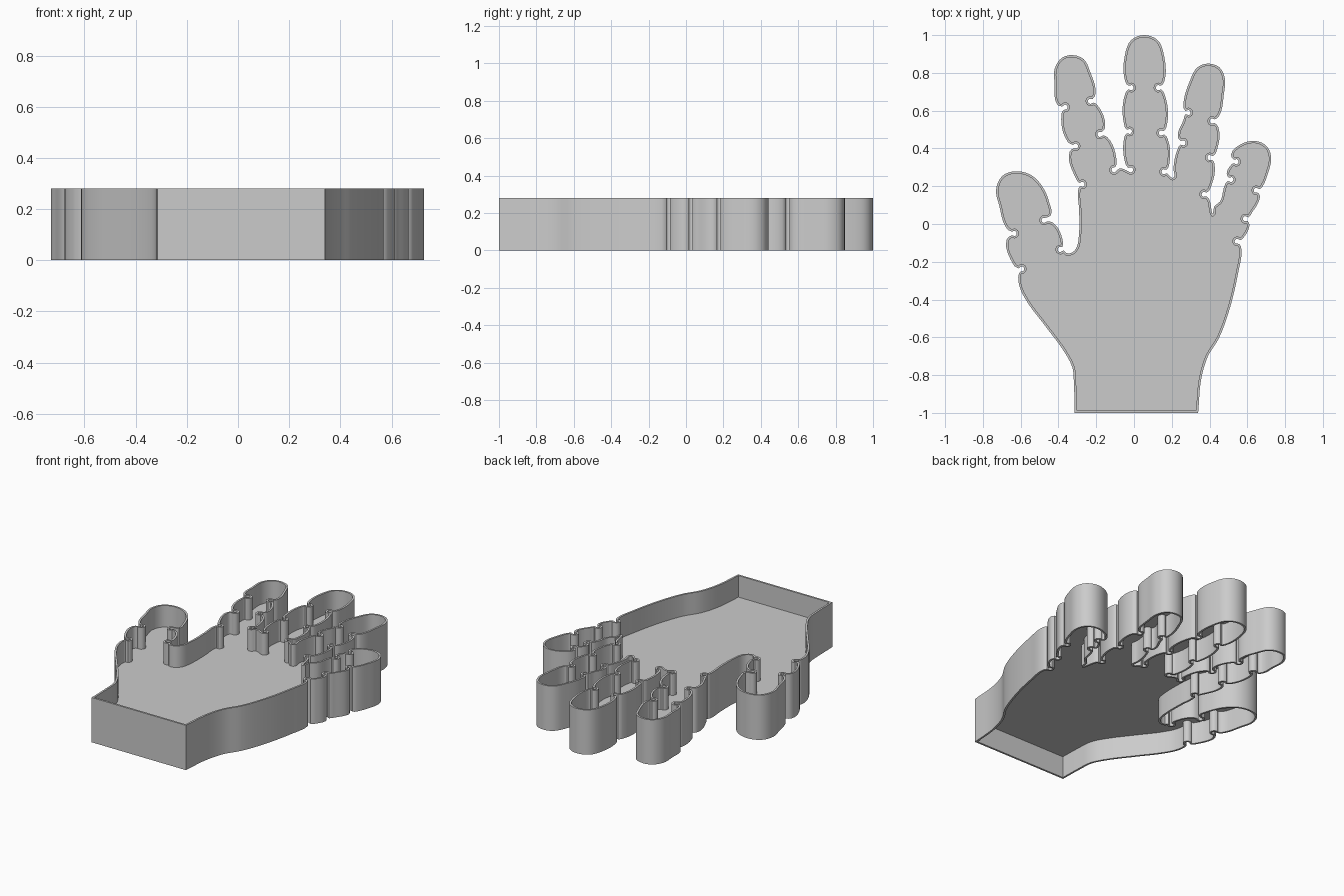
import bpy
import bmesh
import math
from mathutils import Vector

HEIGHT = 0.28        # full wall height
HALF_WALL = 0.006    # half of the wall thickness
FLOOR_TOP = 0.145
FLOOR_BOTTOM = 0.135
UNIT = 0.001         # outline points are given in thousandths
KNOB = 0.02          # radius of a joint notch
JOINT = "joint"      # marks a point as the centre of a joint notch

default_cube = bpy.data.objects.get("Cube")
if default_cube:
    bpy.data.objects.remove(default_cube, do_unlink=True)

# Outline of the hand, clockwise, one short path per part
wrist_and_heel = [
    (-308, -994), (-312, -850), (-320, -760), (-360, -680), (-470, -530),
    (-560, -410), (-600, -330), (-605, -270), (-595, -238, JOINT),
]
thumb = [
    (-640, -200), (-668, -85), (-635, -50, JOINT), (-670, -18), (-708, 100),
    (-724, 180), (-695, 248), (-630, 273), (-550, 255), (-490, 195),
    (-452, 105), (-445, 50), (-475, 20, JOINT), (-430, 0), (-382, -95),
    (-390, -135, JOINT), (-360, -160), (-325, -157), (-300, -130),
    (-285, -50), (-285, 80), (-290, 175), (-275, 210, JOINT),
]
index_finger = [
    (-300, 240), (-335, 380), (-310, 412, JOINT), (-347, 440), (-378, 580),
    (-365, 618, JOINT), (-400, 635), (-414, 740), (-414, 820), (-378, 875),
    (-325, 888), (-270, 868), (-240, 810), (-210, 690), (-230, 650, JOINT),
    (-198, 625), (-160, 510), (-180, 475, JOINT), (-145, 455), (-98, 330),
    (-105, 287, JOINT), (-75, 288), (-45, 280), (-18, 287, JOINT),
]
middle_finger = [
    (-42, 330), (-46, 455), (-25, 490, JOINT), (-46, 525), (-40, 690),
    (-16, 722, JOINT), (-40, 755), (-41, 900), (-10, 970), (55, 994),
    (120, 970), (150, 905), (154, 755), (130, 722, JOINT), (154, 690),
    (166, 515), (145, 482, JOINT), (172, 450), (180, 315),
    (160, 277, JOINT), (185, 250), (205, 237), (220, 250),
]
ring_finger = [
    (215, 290), (238, 398), (260, 430, JOINT), (238, 465), (270, 555),
    (286, 590, JOINT), (268, 625), (305, 765), (340, 825), (390, 843),
    (448, 825), (475, 770), (470, 690), (445, 575), (415, 545, JOINT),
    (440, 512), (432, 390), (402, 352, JOINT), (420, 318), (400, 195),
    (372, 157, JOINT), (397, 115), (405, 70), (416, 45),
]
little_finger = [
    (430, 90), (460, 115), (487, 205), (512, 235, JOINT), (497, 268),
    (515, 305), (540, 330, JOINT), (520, 368), (560, 412), (640, 434),
    (698, 408), (720, 355), (702, 265), (677, 205), (648, 178, JOINT),
    (660, 140), (617, 60), (590, 28, JOINT), (605, -10), (580, -62),
    (547, -92, JOINT),
]
palm_edge = [
    (562, -130), (545, -260), (500, -450), (445, -600), (385, -700),
    (350, -820), (334, -994),
]


def expand_joints(path):
    """Replace each joint marker by a rounded notch that bites into the body."""
    points = []
    for i, entry in enumerate(path):
        centre = Vector(entry[:2]) * UNIT
        if JOINT not in entry:
            points.append(centre)
            continue
        travel = Vector(path[i + 1][:2]) - Vector(path[i - 1][:2])
        outward = math.atan2(travel.x, -travel.y)
        for step in range(7):
            angle = outward + math.radians(55 + step * 250 / 6)
            points.append(centre + KNOB * Vector((math.cos(angle), math.sin(angle))))
    return points


def smooth_path(points):
    """Run a gentle curve through the points, keeping both ends free."""
    legs = [b - a for a, b in zip(points, points[1:])]
    tangents = [legs[0].normalized()]
    for a, b in zip(legs, legs[1:]):
        tangents.append((a.normalized() + b.normalized()).normalized())
    tangents.append(legs[-1].normalized())
    result = []
    for i, leg in enumerate(legs):
        steps = min(6, max(2, math.ceil(leg.length / 0.02)))
        start_pull = tangents[i] * leg.length
        end_pull = tangents[i + 1] * leg.length
        for s in range(steps):
            t = s / steps
            ease = t * t * (3 - 2 * t)
            result.append(points[i] + leg * ease
                          + start_pull * (t * (1 - t) ** 2)
                          + end_pull * (t * t * (t - 1)))
    result.append(points[-1])
    return result


def offset_loop(loop, distance):
    """Move a closed clockwise loop outward, with mitred corners."""
    result = []
    for i, point in enumerate(loop):
        before = (point - loop[i - 1]).normalized()
        after = (loop[(i + 1) % len(loop)] - point).normalized()
        left_before = Vector((-before.y, before.x))
        left_after = Vector((-after.y, after.x))
        mitre = (left_before + left_after).normalized()
        result.append(point + mitre * distance / max(0.6, mitre.dot(left_after)))
    return result


def add_ring(bm, loop, z):
    return [bm.verts.new((p.x, p.y, z)) for p in loop]


def bridge(bm, ring_a, ring_b):
    count = len(ring_a)
    for i in range(count):
        j = (i + 1) % count
        bm.faces.new((ring_a[i], ring_a[j], ring_b[j], ring_b[i]))


def finish(bm, name, material):
    bmesh.ops.recalc_face_normals(bm, faces=bm.faces)
    mesh = bpy.data.meshes.new(name)
    bm.to_mesh(mesh)
    bm.free()
    mesh.materials.append(material)
    obj = bpy.data.objects.new(name, mesh)
    bpy.context.collection.objects.link(obj)
    bpy.ops.object.select_all(action='DESELECT')
    obj.select_set(True)
    bpy.context.view_layer.objects.active = obj
    bpy.ops.object.shade_smooth_by_angle(angle=math.radians(30))
    return obj


# Single plain grey
grey = bpy.data.materials.new("plain_grey")
grey.use_nodes = True
colour = (0.6, 0.6, 0.6, 1.0)
grey.diffuse_color = colour
grey.node_tree.nodes["Principled BSDF"].inputs["Base Color"].default_value = colour

outline = smooth_path(expand_joints(
    wrist_and_heel + thumb + index_finger + middle_finger
    + ring_finger + little_finger + palm_edge))

# Thin upright wall following the outline
wall = bmesh.new()
outer = offset_loop(outline, HALF_WALL)
inner = offset_loop(outline, -HALF_WALL)
rings = [add_ring(wall, outer, 0), add_ring(wall, outer, HEIGHT),
         add_ring(wall, inner, HEIGHT), add_ring(wall, inner, 0)]
for k in range(4):
    bridge(wall, rings[k], rings[(k + 1) % 4])
finish(wall, "hand_wall", grey)

# Flat floor held halfway up inside the wall
floor = bmesh.new()
lower = add_ring(floor, outline, FLOOR_BOTTOM)
upper = add_ring(floor, outline, FLOOR_TOP)
bridge(floor, lower, upper)
caps = [floor.faces.new(lower), floor.faces.new(upper)]
bmesh.ops.recalc_face_normals(floor, faces=floor.faces)
bmesh.ops.triangulate(floor, faces=caps)
finish(floor, "hand_floor", grey)
